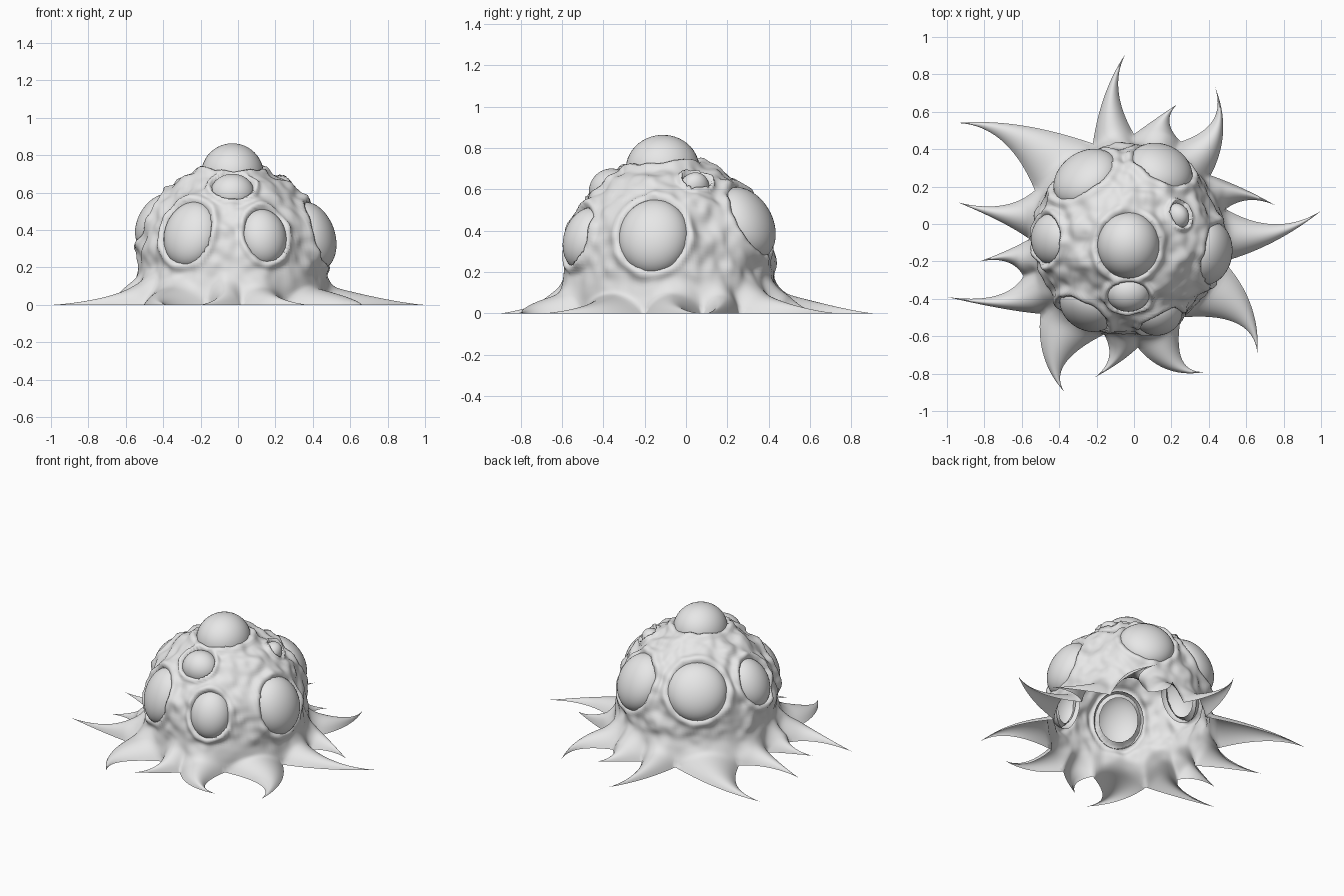
import bpy, bmesh, math
from mathutils import Vector, Matrix, noise

cube = bpy.data.objects.get("Cube")
if cube:
    bpy.data.objects.remove(cube)

grey = bpy.data.materials.new("stone_grey")
grey.use_nodes = True
colour = (0.8, 0.8, 0.8, 1)
grey.diffuse_color = colour
grey.node_tree.nodes["Principled BSDF"].inputs["Base Color"].default_value = colour

CENTRE = Vector((-0.03, -0.08, 0.22))
RADIUS, RISE = 0.505, 0.535
COLUMNS, DOME_ROWS, WALL_ROWS, SPIKE_ROWS = 18, 56, 12, 22
SPIKE_HEIGHT = 0.095
HOLE = 0.88

# Spikes counter-clockwise: valley before the spike, bend point, tip
SPIKES = [
    ((.49, .08), (.60, .18), (.755, .10)),
    ((.41, .26), (.52, .51), (.43, .74)),
    ((.25, .44), (.12, .55), (.23, .64)),
    ((.00, .48), (-.16, .72), (-.045, .91)),
    ((-.22, .43), (-.65, .55), (-.945, .54)),
    ((-.53, .18), (-.68, .03), (-.94, .115)),
    ((-.56, -.08), (-.65, -.15), (-.825, -.20)),
    ((-.59, -.28), (-.68, -.45), (-1.0, -.39)),
    ((-.50, -.48), (-.50, -.74), (-.37, -.90)),
    ((-.16, -.59), (-.07, -.73), (-.21, -.82)),
    ((.02, -.66), (.18, -.82), (.385, -.79)),
    ((.25, -.50), (.66, -.44), (.66, -.695)),
    ((.48, -.20), (.76, -.10), (1.0, .07)),
]

# Blisters: name, azimuth, elevation, half width, half height, bulge
BLISTERS = [
    ("top_blister", -90, 86, .155, .165, .11),
    ("upper_front_blister", -90, 53, .11, .10, .05),
    ("front_right_blister", -121, 20, .145, .17, .055),
    ("front_left_blister", -68, 18, .12, .145, .055),
    ("left_blister", -10, 19, .16, .175, .07),
    ("back_left_blister", 65, 28, .165, .175, .07),
    ("back_right_blister", 125, 31, .175, .175, .07),
    ("right_blister", 180, 29, .13, .15, .05),
    ("small_blister", 25, 54, .07, .06, .035),
]


def blister_frame(azimuth, elevation):
    a, e = math.radians(azimuth), math.radians(elevation)
    out = Vector((math.cos(a) * math.cos(e), math.sin(a) * math.cos(e), math.sin(e)))
    side = Vector((-math.sin(a), math.cos(a), 0))
    return side, out.cross(side), out


FRAMES = [(blister_frame(b[1], b[2]), b[3], b[4]) for b in BLISTERS]


def socket(point):
    """Distance to the nearest socket centre, where 1 is its edge, and its axis."""
    d = (point - CENTRE).normalized()
    return min((math.hypot(d.dot(side) / w, d.dot(up) / h) * RADIUS, out)
               for (side, up, out), w, h in FRAMES if d.dot(out) > -0.5)


def bezier(a, b, c, t):
    return a * (1 - t) ** 2 + b * 2 * t * (1 - t) + c * t * t


def finish(bm, name):
    mesh = bpy.data.meshes.new(name)
    bm.to_mesh(mesh)
    bm.free()
    mesh.materials.append(grey)
    mesh.shade_smooth()
    obj = bpy.data.objects.new(name, mesh)
    bpy.context.collection.objects.link(obj)


def spike_point(start, end, bend, tip, s, t):
    base = (start + end) / 2
    left = bezier(start, bend + (start - base) * 0.16, tip, t)
    right = bezier(end, bend + (end - base) * 0.16, tip, t)
    arch = max(0, 1 - s * s)
    p = left.lerp(right, (s + 1) / 2)
    p += (base - CENTRE.xy).normalized() * arch * 0.03 * (1 - t) ** 2
    return Vector((p.x, p.y, SPIKE_HEIGHT * (1 - t) ** 1.35 * arch ** 0.8))


def column(start, end, bend, tip, s):
    """One strip from the crown, down the wall and out along a spike."""
    foot = spike_point(start, end, bend, tip, s, 0)
    d = (foot.xy - CENTRE.xy).normalized()
    points = []
    for i in range(DOME_ROWS + 1):
        a = math.pi / 2 * (1 - i / DOME_ROWS)
        r = RADIUS * math.cos(a)
        points.append(CENTRE + Vector((d.x * r, d.y * r, RISE * math.sin(a))))
    ring = points[-1]
    for i in range(1, WALL_ROWS):
        f = i / WALL_ROWS
        p = ring.lerp(foot, f ** 2.5)
        p.z = ring.z + (foot.z - ring.z) * f
        points.append(p)
    for i in range(SPIKE_ROWS + 1):
        points.append(spike_point(start, end, bend, tip, s, i / SPIKE_ROWS))
    return points


# Shell: dome and spiked skirt as one open surface
bm = bmesh.new()
for i, spike in enumerate(SPIKES):
    start, bend, tip = map(Vector, spike)
    end = Vector(SPIKES[(i + 1) % len(SPIKES)][0])
    strips = []
    for c in range(COLUMNS + 1):
        s = 2 * c / COLUMNS - 1
        strips.append([bm.verts.new(p) for p in column(start, end, bend, tip, s)])
    for a, b in zip(strips, strips[1:]):
        for r in range(len(a) - 1):
            bm.faces.new((a[r], a[r + 1], b[r + 1], b[r]))
bmesh.ops.remove_doubles(bm, verts=bm.verts, dist=0.0004)

# Soften the join between wall and spikes
soft = [v for v in bm.verts if 0.003 < v.co.z < 0.28 and not v.is_boundary]
for _ in range(6):
    bmesh.ops.smooth_vert(bm, verts=soft, factor=0.5,
                          use_axis_x=True, use_axis_y=True, use_axis_z=True)

# Open the sockets and round off their edges
holes = [f for f in bm.faces if socket(f.calc_center_median())[0] < HOLE]
bmesh.ops.delete(bm, geom=holes, context='FACES')
for v in bm.verts:
    if v.is_boundary and v.co.z > 0.1:
        e, out = socket(v.co)
        p = v.co - CENTRE
        along = out * p.dot(out)
        v.co = CENTRE + (along + (p - along) * HOLE / e).normalized() * p.length

# Raise the socket rims and roughen the skin
for v in bm.verts:
    p = v.co.copy()
    fade = min(1, max(0, (p.z - 0.05) / 0.17))
    if fade == 0:
        continue
    e = socket(p)[0]
    lift = 0.022 * noise.noise(p * 8) + 0.013 * noise.noise(p * 16)
    lift += 0.022 * math.exp(-((e - 1.12) / 0.14) ** 2)
    if e < 0.97:
        lift = -0.35 * (0.97 - e)
    v.co += (p - CENTRE).normalized() * lift * fade
finish(bm, "spiked_shell")

# Blisters: smooth caps seated in the sockets
for name, azimuth, elevation, width, height, bulge in BLISTERS:
    side, up, out = blister_frame(azimuth, elevation)
    depth = bulge + 0.055
    bm = bmesh.new()
    bmesh.ops.create_uvsphere(bm, u_segments=40, v_segments=24, radius=1)
    low = [v for v in bm.verts if v.co.z < -0.1]
    bmesh.ops.delete(bm, geom=low, context='VERTS')
    axes = Matrix((side * width * 1.08, up * height * 1.08, out * depth)).transposed()
    surface = math.hypot(RADIUS * out.xy.length, RISE * out.z)
    seat = CENTRE + out * (surface - 0.055)
    bm.transform(Matrix.Translation(seat) @ axes.to_4x4())
    finish(bm, name)
